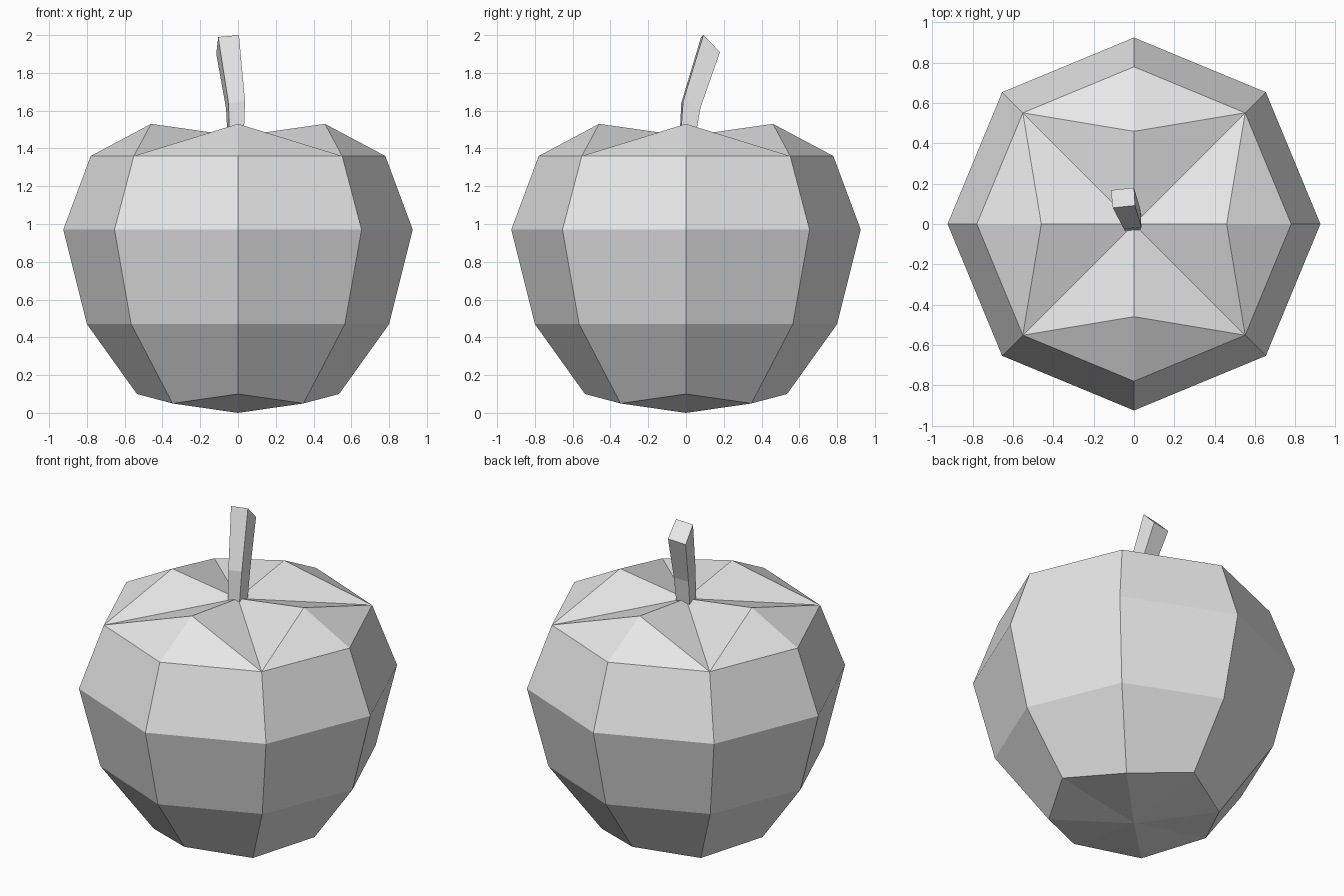
import bpy
import bmesh
from math import cos, sin, pi

if "Cube" in bpy.data.objects:
    bpy.data.objects.remove(bpy.data.objects["Cube"], do_unlink=True)

SIDES = 8

grey = bpy.data.materials.new("light grey")
grey.use_nodes = True
grey.diffuse_color = (0.8, 0.8, 0.8, 1)
grey.node_tree.nodes["Principled BSDF"].inputs["Base Color"].default_value = (0.8, 0.8, 0.8, 1)


def finish(bm, name):
    """Turn a bmesh into a flat-shaded object."""
    bmesh.ops.recalc_face_normals(bm, faces=bm.faces)
    mesh = bpy.data.meshes.new(name)
    bm.to_mesh(mesh)
    bm.free()
    mesh.materials.append(grey)
    obj = bpy.data.objects.new(name, mesh)
    bpy.context.collection.objects.link(obj)
    return obj


def bridge(bm, low, high):
    """Join two closed rings with quads."""
    n = len(low)
    for i in range(n):
        j = (i + 1) % n
        bm.faces.new((low[i], low[j], high[j], high[i]))


# Fruit body: each ring is (radius, z) on the axes, then (radius, z) on the diagonals
profile = [
    ((0.535, 0.10), (0.49, 0.05)),
    ((0.80, 0.47), (0.80, 0.47)),
    ((0.925, 0.97), (0.925, 0.97)),
    ((0.78, 1.36), (0.78, 1.36)),
]
bm = bmesh.new()
rings = []
for levels in profile:
    ring = []
    for i in range(SIDES):
        r, z = levels[i % 2]
        a = 2 * pi * i / SIDES
        ring.append(bm.verts.new((r * cos(a), r * sin(a), z)))
    rings.append(ring)
for low, high in zip(rings, rings[1:]):
    bridge(bm, low, high)

# Pointed underside
base = bm.verts.new((0, 0, 0))
for i in range(SIDES):
    bm.faces.new((base, rings[0][(i + 1) % SIDES], rings[0][i]))

# Four raised lobes around a dimple, with creases along the diagonals
dimple = bm.verts.new((0, 0, 1.465))
shoulder = rings[-1]
for i in range(0, SIDES, 2):
    a = 2 * pi * i / SIDES
    peak = bm.verts.new((0.46 * cos(a), 0.46 * sin(a), 1.53))
    for side in (shoulder[i - 1], shoulder[(i + 1) % SIDES]):
        bm.faces.new((shoulder[i], side, peak))
        bm.faces.new((peak, side, dimple))
finish(bm, "fruit_body")

# Bent four-sided stem: corners front left, front right, back right, back left
sections = [
    [(-0.045, -0.035, 1.44), (0.03, -0.03, 1.44), (0.035, 0.045, 1.44), (-0.055, 0.04, 1.44)],
    [(-0.05, -0.025, 1.64), (0.037, -0.015, 1.65), (0.03, 0.078, 1.62), (-0.063, 0.065, 1.61)],
    [(-0.105, 0.08, 1.99), (0.005, 0.092, 2.0), (0, 0.18, 1.91), (-0.115, 0.168, 1.90)],
]
bm = bmesh.new()
loops = [[bm.verts.new(p) for p in s] for s in sections]
for low, high in zip(loops, loops[1:]):
    bridge(bm, low, high)
bm.faces.new(loops[0])
bm.faces.new(loops[-1])
finish(bm, "stem")
